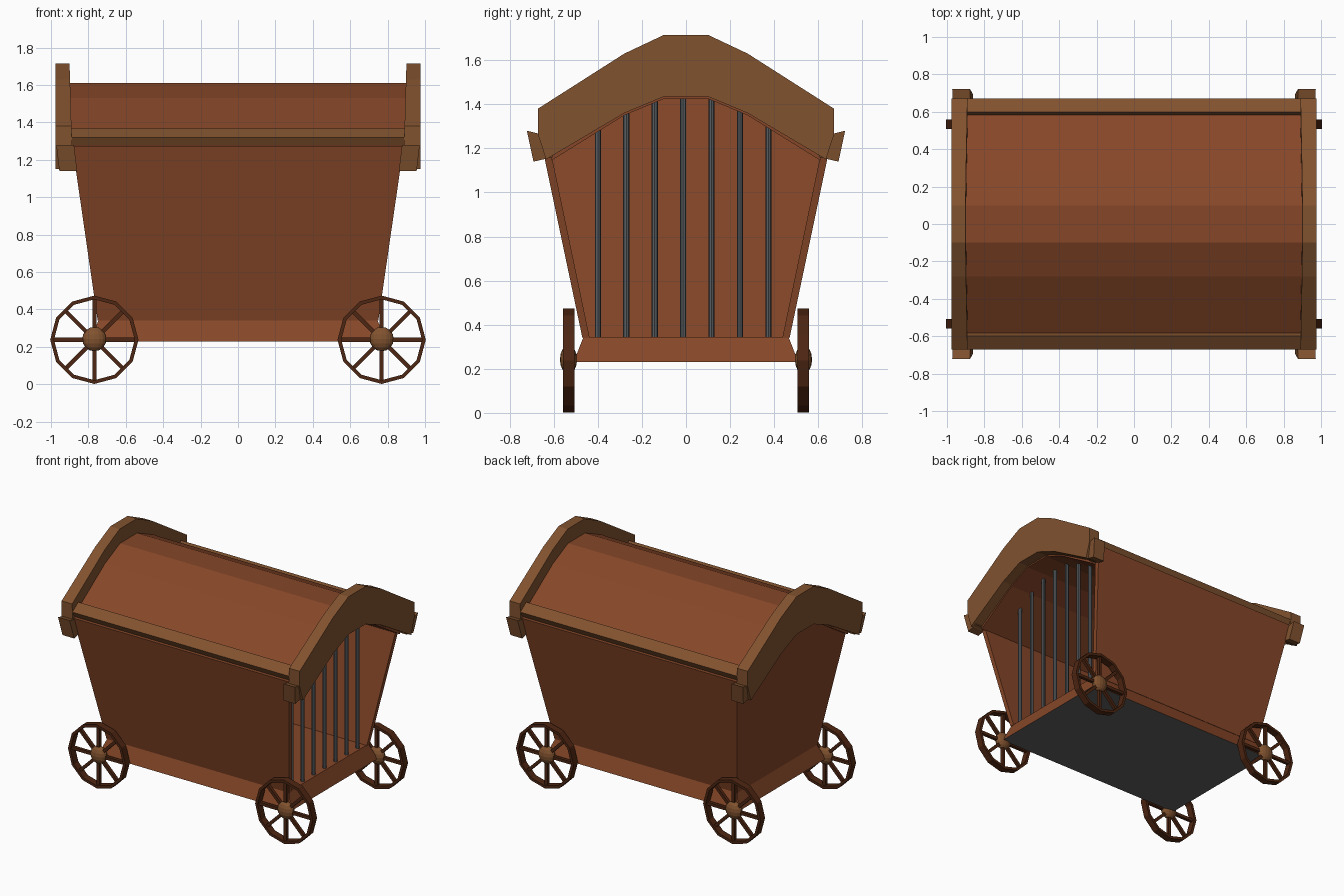
import bpy, bmesh
from math import sin, cos, pi, radians

if "Cube" in bpy.data.objects:
    bpy.data.objects.remove(bpy.data.objects["Cube"])


def material(name, rgb):
    m = bpy.data.materials.new(name)
    m.diffuse_color = (*rgb, 1)
    m.use_nodes = True
    m.node_tree.nodes["Principled BSDF"].inputs["Base Color"].default_value = m.diffuse_color
    return m


WOOD = material("wood", (0.24, 0.062, 0.021))
TRIM = material("trim_wood", (0.22, 0.085, 0.028))
DARK = material("wheel_wood", (0.075, 0.019, 0.006))
IRON = material("iron", (0.10, 0.11, 0.12))
GREY = material("underside_grey", (0.12, 0.12, 0.12))


def finish(name, bm, *mats):
    bmesh.ops.recalc_face_normals(bm, faces=bm.faces)
    me = bpy.data.meshes.new(name)
    bm.to_mesh(me)
    bm.free()
    for m in mats:
        me.materials.append(m)
    ob = bpy.data.objects.new(name, me)
    bpy.context.collection.objects.link(ob)
    return ob


def prism(name, profile, x0, x1, mat, k0=0, k1=0, z0=0.34):
    """Extrude a (y, z) profile along x; k0 and k1 lean the two ends with height."""
    bm = bmesh.new()
    a = [bm.verts.new((x0 + k0 * (z - z0), y, z)) for y, z in profile]
    b = [bm.verts.new((x1 + k1 * (z - z0), y, z)) for y, z in profile]
    bm.faces.new(a)
    bm.faces.new(b[::-1])
    n = len(a)
    for i in range(n):
        j = (i + 1) % n
        bm.faces.new((a[i], b[i], b[j], a[j]))
    return finish(name, bm, mat)


def sym(half):
    """Mirror a half profile, listed from the middle outwards, across y = 0."""
    return half + [(-y, z) for y, z in reversed(half)]


LEAN = 0.145

# chassis: tapered base with a grey underside
bm = bmesh.new()
bmesh.ops.create_cube(bm, size=2)
for v in bm.verts:
    top = v.co.z > 0
    v.co.x *= 0.745 if top else 0.79
    v.co.y *= 0.465 if top else 0.51
    v.co.z = 0.345 if top else 0.23
bm.normal_update()
for f in bm.faces:
    if f.normal.z < -0.9:
        f.material_index = 1
finish("chassis", bm, WOOD, GREY)

# flared long walls and eave trim
for s, side in ((-1, "front"), (1, "back")):
    wall = [(0.47, 0.34), (0.667, 1.275), (0.632, 1.275), (0.437, 0.34)]
    prism(side + "_wall", [(s * y, z) for y, z in wall],
          -0.75, 0.75, WOOD, -LEAN, LEAN)
    eave = [(0.672, 1.32), (0.60, 1.367), (0.58, 1.325), (0.65, 1.28)]
    prism(side + "_eave_trim", [(s * y, z) for y, z in eave], -0.9, 0.9, TRIM)

# closed left end
prism("left_end_wall",
      sym([(0.10, 1.47), (0.28, 1.40), (0.635, 1.17), (0.455, 0.34)]),
      -0.75, -0.72, WOOD, -LEAN, -LEAN)

# faceted roof
roof = [(0.10, 1.61), (0.28, 1.53), (0.65, 1.29), (0.635, 1.26)]
under = [(0.61, 1.145), (0.28, 1.35), (0.10, 1.425)]
prism("roof", sym(roof + under), -0.9, 0.9, WOOD)

# end arches with corner blocks
arch = [(0.10, 1.715), (0.28, 1.63), (0.672, 1.38), (0.672, 1.265),
        (0.635, 1.15), (0.28, 1.36), (0.10, 1.435)]
block = [(0.62, 1.255), (0.722, 1.28), (0.692, 1.14), (0.605, 1.16)]
for e, end in ((-1, "left"), (1, "right")):
    prism(end + "_arch", sym(arch), e * 0.89, e * 0.977, TRIM,
          k0=e * 0.03, z0=1.36)
    for s, side in ((-1, "front"), (1, "back")):
        prism(f"{end}_{side}_corner_block", [(s * y, z) for y, z in block],
              e * 0.86, e * 0.955, TRIM, e * 0.12, e * 0.12, 1.14)

# cage bars at the open right end
for i in range(7):
    y = -0.40 + i * 0.129
    top = 1.44 if abs(y) < 0.16 else 1.44 - (abs(y) - 0.16) * 0.55
    bpy.ops.mesh.primitive_cylinder_add(
        vertices=8, radius=0.014, depth=top - 0.34,
        location=(0.72, y, (top + 0.34) / 2))
    ob = bpy.context.object
    ob.name = f"cage_bar_{i + 1}"
    ob.data.materials.append(IRON)


def wheel(name, x, y):
    # twelve-sided rim
    bm = bmesh.new()
    section = [(0.236, -0.026), (0.236, 0.026), (0.216, 0.026), (0.216, -0.026)]
    rings = [[bm.verts.new((r * sin(a), d, r * cos(a))) for r, d in section]
             for a in (k * pi / 6 for k in range(12))]
    for k in range(12):
        p, q = rings[k], rings[(k + 1) % 12]
        for i in range(4):
            j = (i + 1) % 4
            bm.faces.new((p[i], p[j], q[j], q[i]))
    finish(name + "_rim", bm, DARK).location = (x, y, 0.238)
    # eight spokes
    for k in range(4):
        bpy.ops.mesh.primitive_cube_add(
            size=1, location=(x, y, 0.238), rotation=(0, radians(45 * k), 0))
        ob = bpy.context.object
        ob.scale = (0.022, 0.024, 0.44)
        ob.name = f"{name}_spoke_pair_{k + 1}"
        ob.data.materials.append(DARK)
    # rounded hub
    bpy.ops.mesh.primitive_uv_sphere_add(
        segments=16, ring_count=8, radius=0.065, location=(x, y, 0.242))
    ob = bpy.context.object
    ob.scale = (1, 0.6, 1)
    ob.name = name + "_hub"
    ob.data.materials.append(TRIM)


for e, end in ((-1, "left"), (1, "right")):
    for s, side in ((-1, "front"), (1, "back")):
        wheel(f"{side}_{end}_wheel", e * 0.768, s * 0.533)
